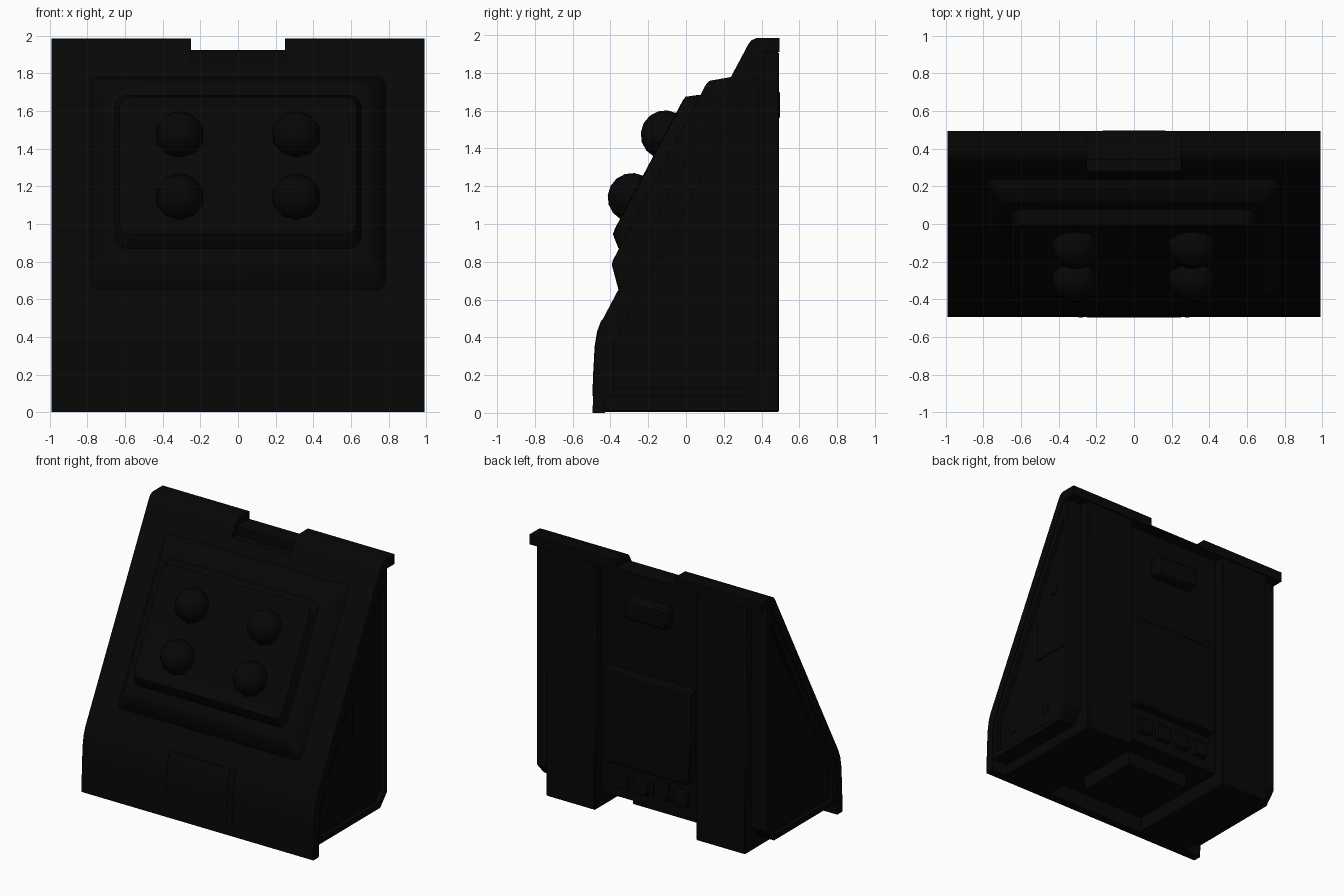
import bpy, bmesh, math
from mathutils import Vector

if "Cube" in bpy.data.objects:
    bpy.data.objects.remove(bpy.data.objects["Cube"])

black = bpy.data.materials.new("matte_black")
black.diffuse_color = (0.002, 0.002, 0.002, 1)
black.use_nodes = True
black.node_tree.nodes["Principled BSDF"].inputs["Base Color"].default_value = black.diffuse_color


def finish(name, bm, bevel=0):
    bmesh.ops.recalc_face_normals(bm, faces=bm.faces)
    me = bpy.data.meshes.new(name)
    bm.to_mesh(me)
    bm.free()
    me.materials.append(black)
    ob = bpy.data.objects.new(name, me)
    bpy.context.collection.objects.link(ob)
    if bevel:
        m = ob.modifiers.new("bevel", 'BEVEL')
        m.width, m.segments, m.limit_method = bevel, 1, 'ANGLE'
    bpy.context.view_layer.objects.active = ob
    ob.select_set(True)
    bpy.ops.object.shade_smooth_by_angle(angle=math.radians(35))
    ob.select_set(False)
    return ob


def loft(name, rings, bevel=0):
    """Skin equal-length rings of points and cap both ends."""
    bm = bmesh.new()
    vs = [[bm.verts.new(p) for p in r] for r in rings]
    n = len(vs[0])
    for a, b in zip(vs, vs[1:]):
        for i in range(n):
            j = (i + 1) % n
            bm.faces.new((a[i], a[j], b[j], b[i]))
    bm.faces.new(vs[0])
    bm.faces.new(vs[-1])
    return finish(name, bm, bevel)


def at_x(x, prof):
    return [(x, y, z) for y, z in prof]


def extrude(name, prof, x0, x1, bevel=0):
    return loft(name, [at_x(x0, prof), at_x(x1, prof)], bevel)


def box(name, x, y, z, bevel=0):
    prof = [(y[0], z[0]), (y[1], z[0]), (y[1], z[1]), (y[0], z[1])]
    return extrude(name, prof, x[0], x[1], bevel)


# Sloped face coordinates: u climbs the slope, n points out of it
U = Vector((0, 0.468, 0.884))
N = Vector((0, -0.884, 0.468))
BASE = 0.622


def slope_ring(hx, u0, u1, r, h):
    pts = []
    for k, (cx, cu) in enumerate([(hx - r, u1 - r), (-hx + r, u1 - r),
                                  (-hx + r, u0 + r), (hx - r, u0 + r)]):
        for s in range(4):
            a = math.radians(90 * k + 30 * s)
            pts.append(Vector((cx + r * math.cos(a), 0, 0))
                       + U * (cu + r * math.sin(a)) + N * (BASE + h))
    return pts


# Front shell with top lip, in three widths so the middle has a notch
front = [(-.495, 0), (-.488, .2), (-.48, .35), (-.467, .43), (-.444, .49)]
inner = [(.381, 1.91), (-.397, .43), (-.42, .35), (-.43, 0)]
lip = [(.329, 1.95), (.345, 1.972), (.375, 1.985), (.495, 1.985), (.495, 1.91)]
notch = [(.281, 1.86), (.34, 1.86), (.34, 1.925), (.495, 1.925), (.495, 1.91)]
for s, side in ((-1, "left"), (1, "right")):
    extrude("front_shell_" + side, front + lip + inner, s * .25, s * .99)
extrude("front_shell_middle", front + notch + inner, -.25, .25)

# Middle body: recessed back, raised underside, square block below
core = [(-.44, .12), (-.43, .36), (.36, 1.9), (.41, 1.912), (.41, .12)]
extrude("middle_body", core, -.44, .44)
box("bottom_block", (-.27, .27), (-.24, .26), (.01, .13))

# Full-depth side bodies, ending in the back pillars
pillar = [(-.44, .005), (-.43, .36), (.38, 1.912),
          (.493, 1.912), (.493, .005)]
outer_side = [(-.44, .09), (-.443, .36), (.368, 1.9),
              (.41, 1.912), (.41, .18), (.33, .09)]
inner_side = [(-.385, .13), (-.38, .37), (.34, 1.73),
              (.38, 1.78), (.38, .2), (.31, .13)]
for s, side in ((-1, "left"), (1, "right")):
    extrude("side_body_" + side, pillar, s * .43, s * .85, .008)
    # Framed side panel with small plates
    loft("side_panel_" + side,
         [at_x(s * .84, outer_side), at_x(s * .983, outer_side),
          at_x(s * .983, inner_side), at_x(s * .95, inner_side)])
    xs = (s * .945, s * .957)
    box("side_hatch_" + side, xs, (.04, .35), (.72, 1.02))
    box("side_tab_" + side, xs, (-.27, -.2), (.24, .29))
    box("side_latch_" + side, xs, (.2, .26), (1.2, 1.26))
    box("side_stud_" + side, xs, (.11, .16), (.25, .3))

# Raised stepped bezel on the slope with a shallow recessed panel
loft("bezel_lower", [slope_ring(.79, .40, 1.692, .04, -.02),
                     slope_ring(.78, .41, 1.682, .04, 0),
                     slope_ring(.71, .507, 1.612, .05, .09),
                     slope_ring(.69, .53, 1.59, .05, .098)])
loft("bezel_upper", [slope_ring(.66, .595, 1.53, .06, .08),
                     slope_ring(.65, .605, 1.52, .06, .105),
                     slope_ring(.63, .655, 1.478, .06, .163),
                     slope_ring(.60, .69, 1.45, .05, .167),
                     slope_ring(.57, .72, 1.42, .04, .155)])

# Four round knobs
for row, (y, z) in enumerate([(-.11, 1.472), (-.285, 1.14)]):
    for s, side in ((-1, "left"), (1, "right")):
        bm = bmesh.new()
        bmesh.ops.create_uvsphere(bm, u_segments=10, v_segments=8, radius=.13)
        rot = Vector((0, 0, 1)).rotation_difference(N).to_matrix()
        bmesh.ops.rotate(bm, verts=bm.verts, matrix=rot)
        bmesh.ops.translate(bm, verts=bm.verts, vec=(s * .31, y, z))
        finish("knob_%s_%d" % (side, row), bm)

# Lower front door plate and its rails
door = [(-.496, .09), (-.492, .2), (-.484, .35), (-.471, .43), (-.449, .49),
        (-.42, .49), (-.45, .35), (-.46, .09)]
extrude("front_door", door, -.25, .25)
for s, side in ((-1, "left"), (1, "right")):
    extrude("door_rail_" + side, door, s * .27, s * .295)

# Back hatch, handle and row of small keys
box("back_hatch", (-.37, .37), (.4, .485), (.4, 1.12), .012)
box("back_handle", (-.18, .18), (.4, .498), (1.55, 1.71), .015)
for i, x in enumerate((-.26, -.09, .08, .25)):
    box("back_key_%d" % i, (x - .06, x + .06), (.4, .45), (.2, .32), .008)
